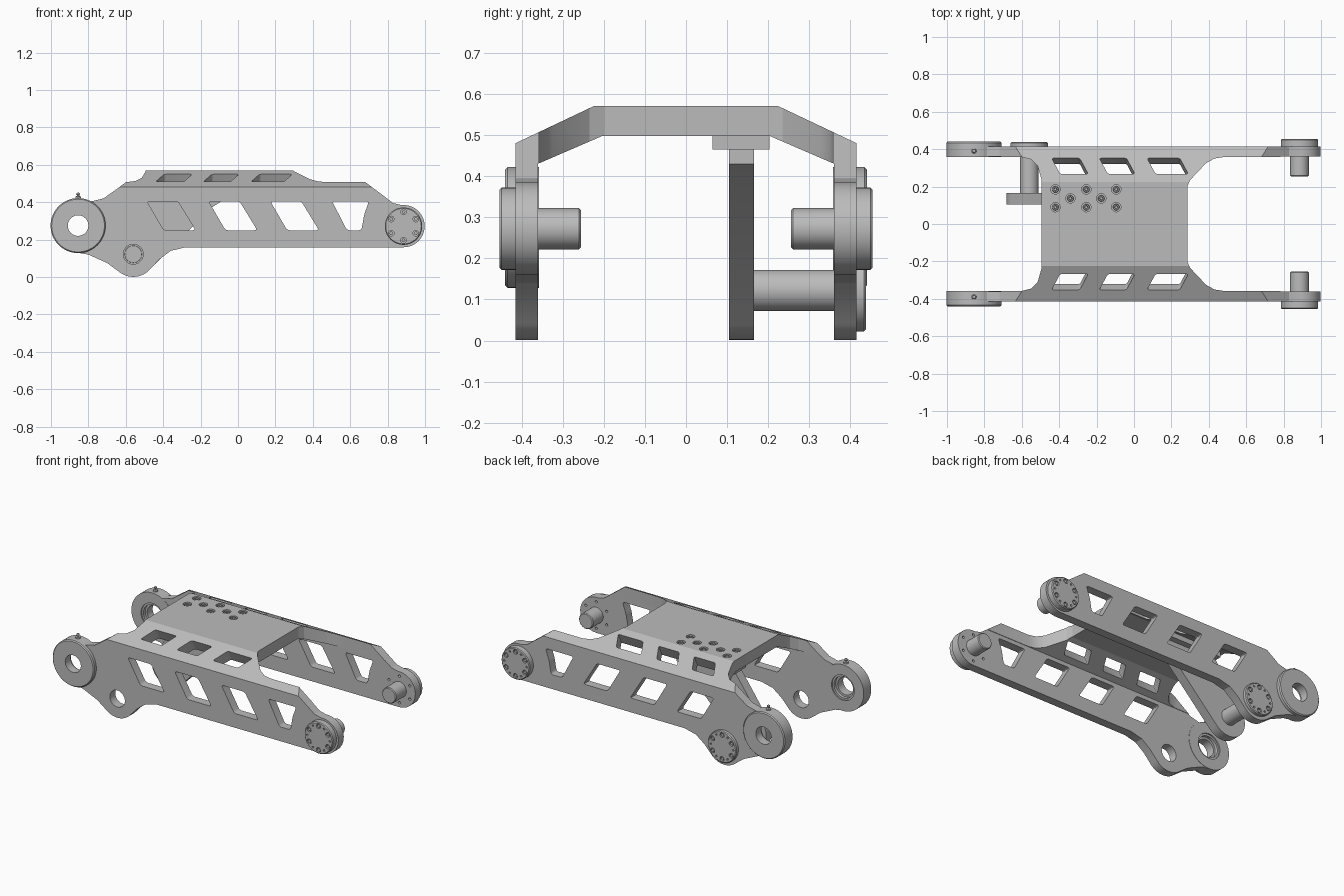
import bpy, bmesh
from math import cos, sin, radians
from mathutils import Vector

if "Cube" in bpy.data.objects:
    bpy.data.objects.remove(bpy.data.objects["Cube"], do_unlink=True)

steel = bpy.data.materials.new("grey_steel")
steel.use_nodes = True
GREY = (0.5, 0.5, 0.5, 1)
steel.diffuse_color = GREY
steel.node_tree.nodes["Principled BSDF"].inputs["Base Color"].default_value = GREY


def finish(name, bm):
    bmesh.ops.recalc_face_normals(bm, faces=bm.faces)
    me = bpy.data.meshes.new(name)
    bm.to_mesh(me)
    bm.free()
    me.materials.append(steel)
    ob = bpy.data.objects.new(name, me)
    bpy.context.collection.objects.link(ob)
    return ob


def prism(name, pts, vec, rounding=0):
    """Extrude a polygon along vec, optionally rounding its corners."""
    bm = bmesh.new()
    face = bm.faces.new([bm.verts.new(p) for p in pts])
    out = bmesh.ops.extrude_face_region(bm, geom=[face], use_keep_orig=True)["geom"]
    moved = [v for v in out if isinstance(v, bmesh.types.BMVert)]
    bmesh.ops.translate(bm, verts=moved, vec=vec)
    if rounding:
        top = set(moved)
        sides = [e for e in bm.edges if (e.verts[0] in top) != (e.verts[1] in top)]
        bmesh.ops.bevel(bm, geom=sides, offset=rounding, segments=4,
                        profile=0.5, affect='EDGES')
    return finish(name, bm)


def lathe(name, profile, places, axis, steps=48):
    """Revolve a closed (radius, height) profile about axis at each place."""
    bm = bmesh.new()
    turn = Vector((0, 0, 1)).rotation_difference(Vector(axis))
    for place in places:
        part = bmesh.new()
        vs = [part.verts.new((r, 0, h)) for r, h in profile]
        es = [part.edges.new((a, b)) for a, b in zip(vs, vs[1:] + vs[:1])
              if not (a.co.x == 0 and b.co.x == 0)]
        bmesh.ops.spin(part, geom=vs + es, cent=(0, 0, 0), axis=(0, 0, 1),
                       angle=radians(360), steps=steps, use_merge=False)
        bmesh.ops.remove_doubles(part, verts=part.verts, dist=1e-5)
        bmesh.ops.rotate(part, verts=part.verts, cent=(0, 0, 0), matrix=turn.to_matrix())
        bmesh.ops.translate(part, verts=part.verts, vec=place)
        tmp = bpy.data.meshes.new("part")
        part.to_mesh(tmp)
        part.free()
        bm.from_mesh(tmp)
        bpy.data.meshes.remove(tmp)
    return finish(name, bm)


def rod(name, r, h0, h1, places, axis, steps=48):
    return lathe(name, [(0, h0), (r, h0), (r, h1), (0, h1)], places, axis, steps)


def combine(ob, cutter, operation='DIFFERENCE'):
    mod = ob.modifiers.new("cut", 'BOOLEAN')
    mod.operation, mod.object, mod.solver = operation, cutter, 'EXACT'
    bpy.context.view_layer.objects.active = ob
    bpy.ops.object.modifier_apply(modifier=mod.name)
    bpy.data.objects.remove(cutter, do_unlink=True)


def arc(c, r, a0, a1, n=20):
    angles = [radians(a0 + (a1 - a0) * i / n) for i in range(n + 1)]
    return [(c[0] + r * cos(a), c[1] + r * sin(a)) for a in angles]


def ring(c, r, n, start=0):
    return [(x, 0, z) for x, z in arc(c, r, start, start + 360, n)[:-1]]


PIVOT, TIP, LUG = (-0.855, 0.275), (0.885, 0.272), (-0.56, 0.122)

# Body: channel section trimmed by the side outline and the plan outline
outer = [(0.415, -0.1), (0.415, 0.48), (0.225, 0.57)]
inner = [(0.205, 0.497), (0.36, 0.43), (0.36, -0.1)]
flip = lambda pts: [(-a, b) for a, b in reversed(pts)]
section = outer + flip(outer) + flip(inner) + inner
body = prism("body_frame", [(-1.2, y, z) for y, z in section], (2.4, 0, 0))

side = (arc(TIP, 0.113, -90, 95) + [(0.83, 0.395), (0.68, 0.508), (0.55, 0.6),
        (-0.5, 0.6), (-0.595, 0.51), (-0.635, 0.48), (-0.72, 0.42), (-0.78, 0.405)]
        + arc(PIVOT, 0.144, 65, 265) + [(-0.8, 0.12), (-0.7, 0.075)]
        + arc(LUG, 0.121, 230, 320) + [(-0.42, 0.095), (-0.36, 0.14), (-0.28, 0.159)])
combine(body, prism("c", [(x, -0.6, z) for x, z in side], (0, 1.2, 0)), 'INTERSECT')

half = [(0.285, 0.2), (0.3, 0.235), (0.385, 0.325), (0.43, 0.35), (0.48, 0.358),
        (1.1, 0.358), (1.1, 0.5), (-1.1, 0.5), (-1.1, 0.358), (-0.6, 0.358),
        (-0.55, 0.345), (-0.515, 0.31), (-0.495, 0.24)]
plan = half + [(x, -y) for x, y in reversed(half)]
combine(body, prism("c", [(x, y, -0.2) for x, y in plan], (0, 0, 1)), 'INTERSECT')

# Slanted windows through both side plates
for i in range(4):
    x = -0.487 + 0.33 * i
    if i < 3:
        win = [(x, 0.405), (x + 0.165, 0.405), (x + 0.26, 0.25), (x + 0.09, 0.25)]
    else:
        win = [(x, 0.405), (0.7, 0.405), (0.675, 0.335), (0.66, 0.25), (x + 0.08, 0.25)]
    combine(body, prism("c", [(a, -0.6, z) for a, z in win], (0, 1.2, 0), 0.014))

# Windows through the sloped shoulders
for s in (1, -1):
    n = Vector((0, 0.428 * s, 0.904))
    for x0, w in ((-0.44, 0.15), (-0.185, 0.145), (0.07, 0.175)):
        pts = []
        for x, y in ((x0, 0.352), (x0 + w, 0.352), (x0 + w + 0.045, 0.268), (x0 + 0.045, 0.268)):
            pts.append(Vector((x, y * s, 0.48 + (0.415 - y) * 0.474)) + n * 0.05)
        combine(body, prism("c", pts, n * -0.17, 0.01))

# Round openings: pivots, front lug, tip screw holes, roof screw counterbores
for s in (1, -1):
    combine(body, rod("c", 0.1, 0.3, 0.5, [(PIVOT[0], 0, PIVOT[1])], (0, s, 0)))
    combine(body, rod("c", 0.008, 0.34, 0.41, ring(TIP, 0.085, 6, 30), (0, s, 0), 16))
combine(body, rod("c", 0.053, 0.3, 0.5, [(LUG[0], 0, LUG[1])], (0, -1, 0)))
roof = [(x, y, 0) for x in (-0.42, -0.255, -0.095) for y in (0.09, 0.185)]
roof += [(-0.34, 0.137, 0), (-0.175, 0.137, 0)]
combine(body, rod("c", 0.025, 0.55, 0.65, roof, (0, 0, 1), 24))
lathe("roof_screws", [(0.007, 0.54), (0.017, 0.54), (0.017, 0.564), (0.015, 0.567),
                      (0.009, 0.567), (0.007, 0.555)], roof, (0, 0, 1), 24)


def flange_pin(name, c, s, end, face):
    """Pin with a bolted round flange on the outside of a plate."""
    shape = [(0, end), (0.045, end), (0.05, end + 0.005), (0.05, 0.412), (0.098, 0.412),
             (0.1, 0.414), (0.1, face - 0.005), (0.095, face), (0, face)]
    pin = lathe(name, shape, [(c[0], 0, c[1])], (0, s, 0))
    combine(pin, rod("c", 0.015, face - 0.012, 0.6, ring(c, 0.076, 6, 30), (0, s, 0), 20))
    combine(pin, rod("c", 0.006, face - 0.008, 0.6, ring(c, 0.079, 6, 0), (0, s, 0), 12))
    rod(name + "_screws", 0.01, face - 0.02, face - 0.003, ring(c, 0.076, 6, 30), (0, s, 0), 6)


# Pivot bosses, grease nipples and tip pins on both sides
boss = [(0.055, 0.385), (0.055, 0.44), (0.141, 0.44), (0.147, 0.434), (0.147, 0.358),
        (0.08, 0.358), (0.08, 0.366), (0.068, 0.366), (0.068, 0.385)]
nipple = [(0, 0.41), (0.015, 0.41), (0.015, 0.43), (0.007, 0.433), (0.007, 0.438),
          (0.01, 0.442), (0.008, 0.449), (0, 0.452)]
for s, label in ((1, "back"), (-1, "front")):
    lathe(label + "_pivot_boss", boss, [(PIVOT[0], 0, PIVOT[1])], (0, s, 0), 64)
    lathe(label + "_grease_nipple", nipple, [(PIVOT[0], 0.39 * s, 0)], (0, 0, 1), 16)
    flange_pin(label + "_tip_pin", TIP, s, 0.255, 0.454)

# Lower pin and the inner hanger bracket it carries
flange_pin("lower_pin", LUG, 1, 0.104, 0.438)
hanger = arc(LUG, 0.121, 135, 315) + [(-0.14, 0.372), (-0.05, 0.43), (-0.05, 0.47),
                                      (-0.46, 0.47), (-0.51, 0.4)]
prism("hanger_arm", [(x, 0.105, z) for x, z in hanger], (0, 0.06, 0))
prism("hanger_plate", [(-0.47, 0.065, 0.465), (-0.04, 0.065, 0.465),
                       (-0.04, 0.203, 0.465), (-0.47, 0.203, 0.465)], (0, 0, 0.034))

# Smooth the round surfaces, keep the folds crisp
for ob in bpy.context.scene.objects:
    ob.select_set(ob.type == 'MESH')
bpy.context.view_layer.objects.active = body
bpy.ops.object.shade_smooth_by_angle(angle=radians(20))
